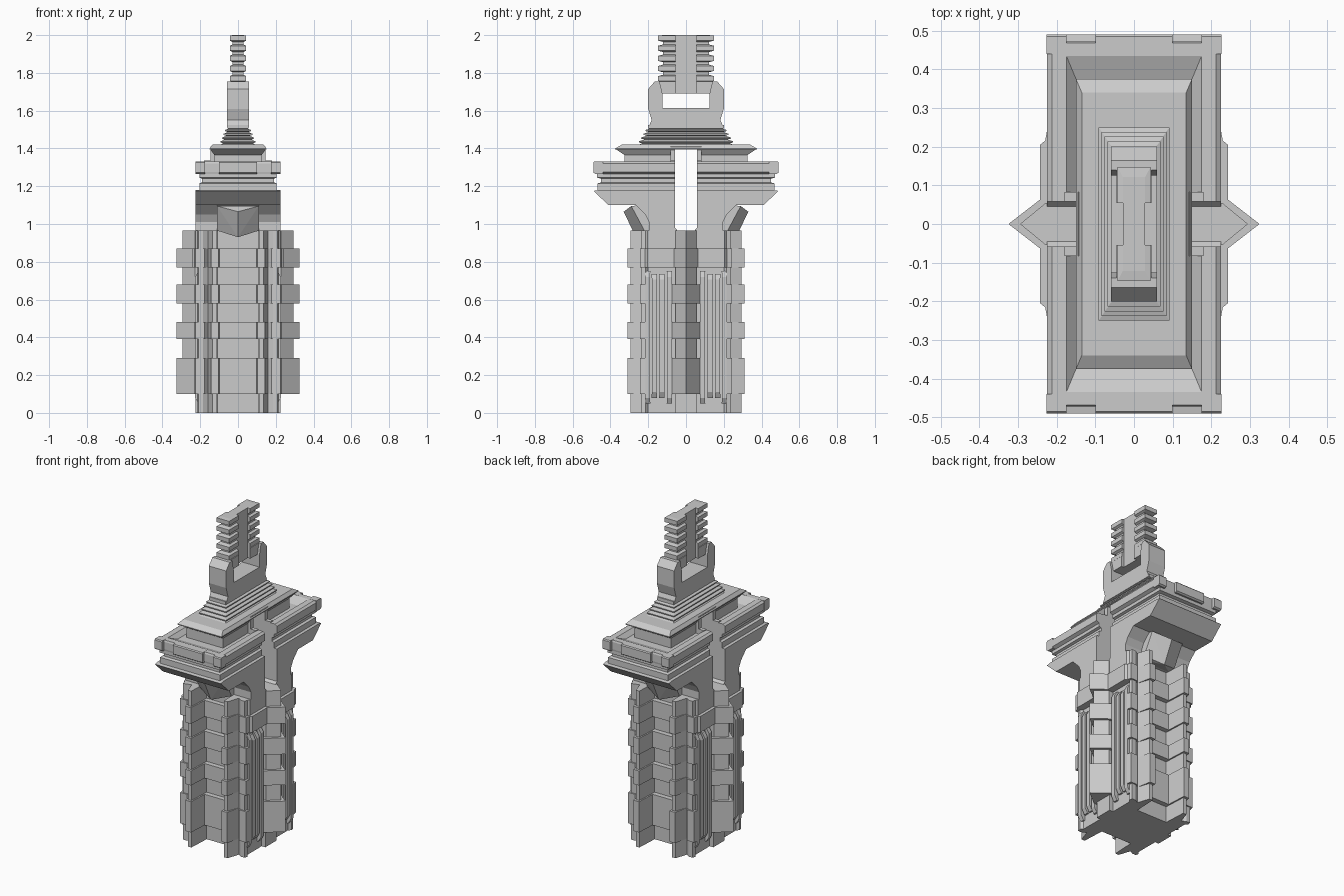
import bpy, bmesh
from mathutils import Matrix


def finish(name, bm, mirror=""):
    """Store a mesh, with true copies mirrored over the listed axes."""
    for axis in mirror:
        geo = bmesh.ops.duplicate(bm, geom=bm.verts[:] + bm.edges[:] + bm.faces[:])["geom"]
        verts = [g for g in geo if isinstance(g, bmesh.types.BMVert)]
        s = Matrix.Diagonal((-1 if axis == "x" else 1, -1 if axis == "y" else 1, 1))
        bmesh.ops.transform(bm, matrix=s.to_4x4(), verts=verts)
    bmesh.ops.recalc_face_normals(bm, faces=bm.faces[:])
    me = bpy.data.meshes.new(name)
    bm.to_mesh(me)
    bm.free()
    ob = bpy.data.objects.new(name, me)
    bpy.context.collection.objects.link(ob)
    return ob


def loft(name, rings, mirror=""):
    """Skin through rings of equal length and cap both ends."""
    bm = bmesh.new()
    vs = [[bm.verts.new(p) for p in r] for r in rings]
    n = len(vs[0])
    for a, b in zip(vs, vs[1:]):
        for i in range(n):
            j = (i + 1) % n
            bm.faces.new((a[i], a[j], b[j], b[i]))
    bm.faces.new(vs[0][::-1])
    bm.faces.new(vs[-1])
    return finish(name, bm, mirror)


def rect(x0, x1, y0, y1, z):
    return [(x0, y0, z), (x1, y0, z), (x1, y1, z), (x0, y1, z)]


def box(name, x0, x1, y0, y1, z0, z1, mirror=""):
    return loft(name, [rect(x0, x1, y0, y1, z0), rect(x0, x1, y0, y1, z1)], mirror)


def tiers(name, rows):
    """Centred stack of rectangles given as half x, half y, z."""
    return loft(name, [rect(-x, x, -y, y, z) for x, y, z in rows])


def half_tiers(name, rows, slot=0.058):
    """Stack of rectangles on each side of the through slot."""
    return loft(name, [rect(-x, x, slot, y, z) for x, y, z in rows], "y")


def profile_x(name, pts, hx, mirror=""):
    """YZ profile extruded across x."""
    return loft(name, [[(x, y, z) for y, z in pts] for x in (-hx, hx)], mirror)


# Banded levels shared by the shaft ribs and the side prows
levels = [(0.10, 0.29, 1), (0.29, 0.39, 0), (0.39, 0.48, 1), (0.48, 0.58, 0),
          (0.58, 0.68, 1), (0.68, 0.77, 0), (0.77, 0.87, 1), (0.87, 0.965, 0)]


# Shaft with paired end ribs around a recessed channel
def shaft_section(band, z):
    b = 0.015 * band
    q = [(0.20, 0.20), (0.215 + b, 0.215), (0.21 + b, 0.235 + b / 2), (0.185 - b / 2, 0.235 + b / 2),
         (0.16, 0.22), (0.135 + b / 2, 0.295 + b), (0.112 - b / 2, 0.295 + b),
         (0.105 - b / 2, 0.155 + 2 * b)]
    r = q + [(-x, y) for x, y in q[::-1]]
    return [(x, y, z) for x, y in r + [(-x, -y) for x, y in r]]


rings = []
for z0, z1, band in [(0, 0.10, 0)] + levels:
    rings += [shaft_section(band, z0), shaft_section(band, z1)]
loft("shaft", rings)

# Pointed prows on the long sides, each on a flat foot
rings = []
for z0, z1, band in levels:
    w, t = (0.075, 0.325) if band else (0.055, 0.295)
    rings += [[(0.19, -w, z), (0.228, -w, z), (t, 0, z), (0.228, w, z), (0.19, w, z)]
              for z in (z0, z1)]
loft("side_prow", rings, "x")
box("prow_foot", 0.19, 0.225, -0.055, 0.055, 0, 0.10, "x")

# Chamfered band above the flutes
loft("side_band", [[(0.19, -0.22, z), (x - 0.018, -0.22, z), (x, -0.205, z),
                    (x, 0.205, z), (x - 0.018, 0.22, z), (0.19, 0.22, z)]
                   for x, z in ((0.243, 0.77), (0.243, 0.87), (0.225, 0.87), (0.225, 0.965))], "x")

# Flutes either side of each prow
for i, y in enumerate((0.088, 0.128, 0.168, 0.203)):
    lo, hi = (0.05, 0.75) if i in (0, 3) else (0.08, 0.735)
    loft("flute", [rect(0.19, 0.21, y - 0.014, y + 0.014, lo),
                   rect(0.19, 0.227, y - 0.013, y + 0.013, lo + 0.03),
                   rect(0.19, 0.227, y - 0.013, y + 0.013, hi - 0.03),
                   rect(0.19, 0.21, y - 0.014, y + 0.014, hi)], "xy")

# Split neck flaring into the overhang
profile_x("neck", [(0.045, 0.965), (0.195, 0.965), (0.195, 1.01), (0.215, 1.05), (0.265, 1.10),
                   (0.41, 1.10), (0.49, 1.175), (0.46, 1.18), (0.058, 1.18), (0.058, 0.98)],
          0.225, "y")

# Tilted pointed brackets under the overhang
bm = bmesh.new()
for x, y, z in [(0.11, 0.24, 1.10), (0.11, 0.17, 0.965), (0.11, 0.29, 1.095), (0.11, 0.22, 0.965),
                (0, 0.33, 1.065), (0, 0.265, 0.93)]:
    for s in ((1, -1) if x else (1,)):
        bm.verts.new((s * x, y, z))
bmesh.ops.convex_hull(bm, input=bm.verts[:])
finish("bracket", bm, "y")

# Stepped brim with a sunken top
half_tiers("brim", [(0.205, 0.468, 1.175), (0.205, 0.468, 1.215), (0.19, 0.45, 1.22),
                    (0.19, 0.45, 1.24), (0.205, 0.47, 1.245), (0.205, 0.47, 1.265),
                    (0.225, 0.472, 1.275), (0.225, 0.472, 1.32), (0.212, 0.468, 1.33),
                    (0.175, 0.435, 1.33), (0.15, 0.375, 1.305)])
for x0, x1, m in ((0.175, 0.226, "xy"), (-0.10, 0.10, "y")):
    loft("brim_block", [rect(x0, x1, 0.44, 0.48, 1.265), rect(x0, x1, 0.44, 0.49, 1.272),
                        rect(x0, x1, 0.44, 0.49, 1.325), rect(x0, x1, 0.44, 0.485, 1.331)], m)

# Slot frames on the long sides
box("slot_jamb", 0.14, 0.18, 0.058, 0.083, 1.18, 1.335, "xy")
box("slot_post", 0.11, 0.145, 0.058, 0.083, 1.30, 1.41, "xy")
box("slot_lintel", 0.11, 0.145, -0.083, 0.083, 1.395, 1.41, "x")

# Roof tray and stepped plinth
half_tiers("tray_base", [(0.125, 0.325, 1.30), (0.125, 0.325, 1.365), (0.15, 0.375, 1.398)])
tiers("tray", [(0.15, 0.375, 1.395), (0.15, 0.375, 1.40), (0.135, 0.34, 1.42)])
rows = [(0.09, 0.25, 1.42)]
for i in range(4):
    x, y, z = 0.092 - 0.008 * i, 0.25 - 0.012 * i, 1.432 + 0.02 * i
    rows += [(x - 0.012, y - 0.018, z - 0.005), (x, y, z), (x, y, z + 0.006),
             (x - 0.016, y - 0.02, z + 0.012)]
rows += [(0.056, 0.20, 1.505), (0.056, 0.20, 1.525)]
tiers("plinth", rows)

# Forked cradle
cradle = [(0.20, 1.51), (0.182, 1.55), (0.20, 1.61), (0.20, 1.715), (0.165, 1.755),
          (0.14, 1.755), (0.125, 1.69), (0.125, 1.615)]
profile_x("cradle", cradle + [(-y, z) for y, z in cradle[::-1]], 0.059)

# Twin ringed spires joined by a flat panel
box("spire_panel", -0.028, 0.028, -0.065, 0.065, 1.69, 2.0)
box("spire_foot", -0.045, 0.045, 0.055, 0.14, 1.69, 1.755, "y")
rings = [rect(-0.027, 0.027, 0.055, 0.12, 1.73)]
for i in range(5):
    z = 1.77 + 0.0535 * i
    for w, y, dz in ((0.029, 0.122, -0.02), (0.043, 0.148, -0.013),
                     (0.043, 0.148, 0.013), (0.029, 0.122, 0.02)):
        rings.append(rect(-w, w, 0.055, y, min(z + dz, 2.0)))
loft("spire", rings, "y")
